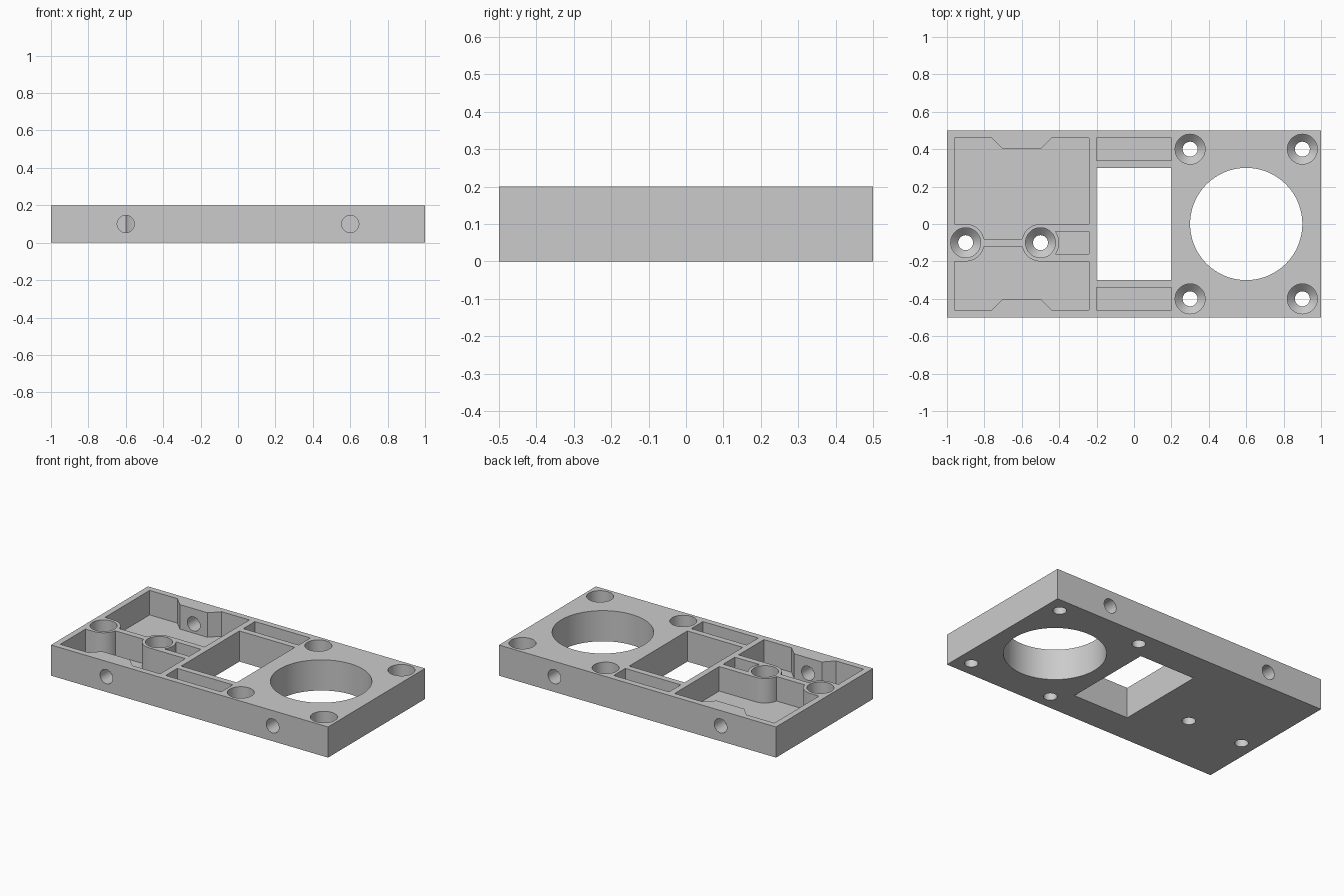
import bpy, bmesh, math
from mathutils import Matrix

cube = bpy.data.objects.get("Cube")
if cube:
    bpy.data.objects.remove(cube, do_unlink=True)

TOP, FLOOR, BOSS_Y = 0.2, 0.04, -0.1
BOSS_X = (-0.9, -0.5)

grey = bpy.data.materials.new("plain grey")
grey.use_nodes = True
colour = (0.6, 0.6, 0.6, 1)
grey.diffuse_color = colour
grey.node_tree.nodes["Principled BSDF"].inputs["Base Color"].default_value = colour


def finish(bm, name):
    bmesh.ops.recalc_face_normals(bm, faces=bm.faces)
    mesh = bpy.data.meshes.new(name)
    bm.to_mesh(mesh)
    bm.free()
    mesh.materials.append(grey)
    obj = bpy.data.objects.new(name, mesh)
    bpy.context.collection.objects.link(obj)
    return obj


def prism(name, outline, z0, z1):
    bm = bmesh.new()
    face = bm.faces.new([bm.verts.new((x, y, z0)) for x, y in outline])
    extruded = bmesh.ops.extrude_face_region(bm, geom=[face])["geom"]
    verts = [v for v in extruded if isinstance(v, bmesh.types.BMVert)]
    bmesh.ops.translate(bm, verts=verts, vec=(0, 0, z1 - z0))
    return finish(bm, name)


def lathe(name, profile, x, y, steps=48):
    """Closed solid of revolution from (radius, z) pairs."""
    bm = bmesh.new()
    rings = [[bm.verts.new((x + px, y + py, z)) for px, py in arc(0, 0, r, 0, 360, steps)[:-1]]
             for r, z in profile]
    for low, high in zip(rings, rings[1:]):
        for i in range(steps):
            j = (i + 1) % steps
            bm.faces.new((low[i], low[j], high[j], high[i]))
    bm.faces.new(rings[0])
    bm.faces.new(rings[-1])
    return finish(bm, name)


def arc(cx, cy, r, start, end, steps=16):
    angles = [math.radians(start + (end - start) * i / steps) for i in range(steps + 1)]
    return [(cx + r * math.cos(a), cy + r * math.sin(a)) for a in angles]


def rect(x0, x1, y0, y1):
    return [(x0, y0), (x1, y0), (x1, y1), (x0, y1)]


def cut(body, cutter):
    mod = body.modifiers.new("cut", "BOOLEAN")
    mod.operation = "DIFFERENCE"
    mod.solver = "EXACT"
    mod.object = cutter
    bpy.context.view_layer.objects.active = body
    bpy.ops.object.modifier_apply(modifier=mod.name)
    bpy.data.objects.remove(cutter, do_unlink=True)


def pocket_outline(side):
    """Large pocket: thick pad on the outer wall, bosses and rib on the inner edge."""
    wall, pad = side * 0.46, side * 0.4
    rib = math.degrees(math.asin(0.2))
    points = [(-0.96, wall), (-0.76, wall), (-0.7, pad), (-0.5, pad), (-0.44, wall), (-0.24, wall),
              (-0.24, BOSS_Y + side * 0.1)]
    points += arc(BOSS_X[1], BOSS_Y, 0.1, side * 90, side * (180 - rib))
    points += arc(BOSS_X[0], BOSS_Y, 0.1, side * rib, side * 90)
    return points + [(-0.96, BOSS_Y + side * 0.1)]


# Plate with square window and round opening
plate = prism("mounting_plate", rect(-1, 1, -0.5, 0.5), 0, TOP)
cut(plate, prism("window", rect(-0.2, 0.2, -0.3, 0.3), -0.1, 0.3))
cut(plate, lathe("round_opening", [(0.3, -0.1), (0.3, 0.3)], 0.6, 0, 96))

# Pockets, side slots and blind holes in the long edges
for side in (1, -1):
    cut(plate, prism("pocket", pocket_outline(side), FLOOR, 0.3))
    cut(plate, prism("slot", rect(-0.2, 0.2, *sorted((side * 0.34, side * 0.46))), FLOOR, 0.3))
    for x in (-0.6, 0.6):
        hole = lathe("edge_hole", [(0.046, -0.12), (0.046, 0.12)], 0, 0, 32)
        hole.data.transform(Matrix.Translation((x, side * 0.5, 0.1)) @ Matrix.Rotation(math.pi / 2, 4, "X"))
        cut(plate, hole)

# Small pocket beside the inner boss
half = math.degrees(math.asin(0.6))
small = arc(BOSS_X[1], BOSS_Y, 0.1, -half, half) + [(-0.24, -0.04), (-0.24, -0.16)]
cut(plate, prism("small_pocket", small, FLOOR, 0.3))

# Countersunk screw holes
screw_profile = [(0.04, -0.1), (0.04, 0.06), (0.08, 0.1), (0.08, 0.3)]
screws = [(x, BOSS_Y) for x in BOSS_X] + [(x, y) for x in (0.3, 0.9) for y in (-0.4, 0.4)]
for x, y in screws:
    cut(plate, lathe("screw_hole", screw_profile, x, y))

# Smooth round walls, keep edges crisp
bpy.ops.object.select_all(action="DESELECT")
plate.select_set(True)
bpy.context.view_layer.objects.active = plate
bpy.ops.object.shade_smooth_by_angle(angle=math.radians(30))
